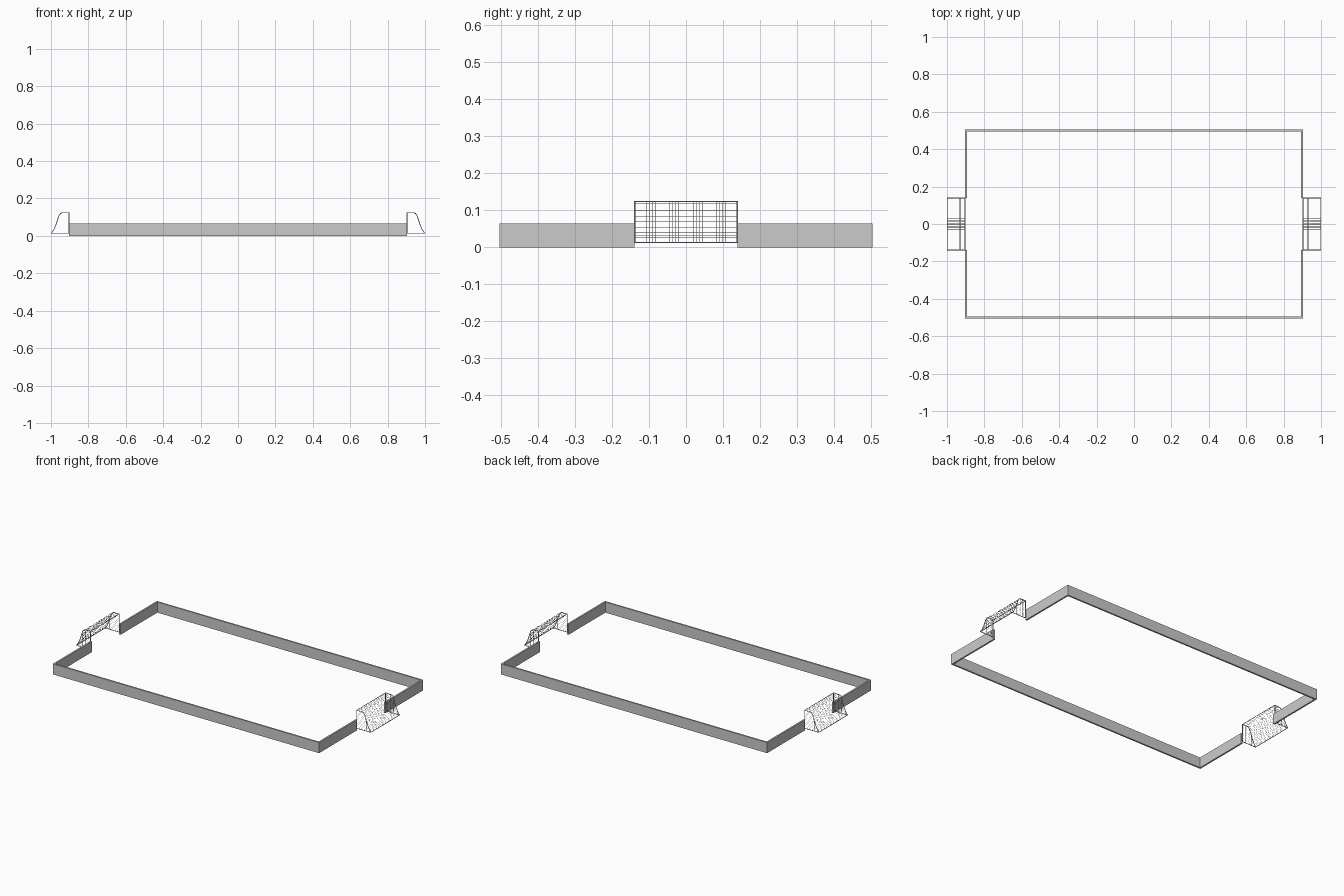
import bpy, bmesh
from mathutils import Vector

if "Cube" in bpy.data.objects:
    bpy.data.objects.remove(bpy.data.objects["Cube"])

HX, HY, T, H = 0.903, 0.504, 0.01, 0.065   # boards: half extents, thickness, height
G = 0.139                                  # half width of goal mouth
Z0 = 0.0135                                # goal foot height
# goal side profile (x, z): crossbar, roof, curved stay down to the back foot
ARC = [(0.903, 0.124), (0.94, 0.124), (0.95, 0.119), (0.957, 0.108),
       (0.965, 0.085), (0.974, 0.058), (0.984, 0.034), (0.998, Z0)]


def finish(bm, name):
    bmesh.ops.recalc_face_normals(bm, faces=bm.faces)
    me = bpy.data.meshes.new(name)
    bm.to_mesh(me)
    bm.free()
    ob = bpy.data.objects.new(name, me)
    bpy.context.collection.objects.link(ob)
    return ob


def box(name, x0, x1, y0, y1, z0, z1):
    bm = bmesh.new()
    bmesh.ops.create_cube(bm, size=1)
    for v in bm.verts:
        v.co = ((x0 + x1) / 2 + v.co.x * (x1 - x0),
                (y0 + y1) / 2 + v.co.y * (y1 - y0),
                (z0 + z1) / 2 + v.co.z * (z1 - z0))
    return finish(bm, name)


def wires(name, paths, radius, res):
    # one curve object holding many round wires
    cu = bpy.data.curves.new(name, 'CURVE')
    cu.dimensions = '3D'
    cu.bevel_depth = radius
    cu.bevel_resolution = res
    cu.use_fill_caps = True
    for pts in paths:
        sp = cu.splines.new('POLY')
        sp.points.add(len(pts) - 1)
        for p, c in zip(sp.points, pts):
            p.co = (*c, 1)
    ob = bpy.data.objects.new(name, cu)
    bpy.context.collection.objects.link(ob)
    return ob


def at_length(d):
    # point on the side profile at distance d
    for a, b in zip(ARC, ARC[1:]):
        a, b = Vector(a), Vector(b)
        l = (b - a).length
        if d <= l:
            return a.lerp(b, d / l)
        d -= l
    return Vector(ARC[-1])


def arc_x(z):
    # profile depth at a height
    for a, b in zip(ARC[1:], ARC[2:]):
        if b[1] <= z <= a[1]:
            return a[0] + (b[0] - a[0]) * (a[1] - z) / (a[1] - b[1])
    return ARC[-1][0]


def arc_z(x):
    # profile height at a depth
    for a, b in zip(ARC, ARC[1:]):
        if a[0] <= x <= b[0]:
            return a[1] + (b[1] - a[1]) * (x - a[0]) / (b[0] - a[0])
    return Z0


# Rink boards
for s, n in ((-1, "front"), (1, "back")):
    ya, yb = sorted((s * HY, s * (HY - T)))
    box(n + "_board", -HX, HX, ya, yb, 0, H)
    for t, m in ((-1, "left"), (1, "right")):
        xa, xb = sorted((t * HX, t * (HX - T)))
        ya2, yb2 = sorted((s * G, s * (HY - T)))
        box(f"{m}_{n}_end_board", xa, xb, ya2, yb2, 0, H)

# Goals
STEP = 0.008
LENGTH = sum((Vector(b) - Vector(a)).length for a, b in zip(ARC, ARC[1:]))
for t, m in ((-1, "left"), (1, "right")):
    P = lambda x, y, z: (t * x, y, z)
    x0, top = ARC[0]
    # frame: posts, crossbar, side stays and foot bars
    frame = [[P(x0, -G, Z0), P(x0, -G, top), P(x0, G, top), P(x0, G, Z0)],
             [P(ARC[-1][0], -G, Z0), P(ARC[-1][0], G, Z0)]]
    for y in (-G, G):
        frame.append([P(x, y, z) for x, z in ARC])
        frame.append([P(x0, y, Z0), P(ARC[-1][0], y, Z0)])
    wires(m + "_goal_frame", frame, 0.002, 2)

    # net: cords over roof and back, cross cords, side panels
    net = []
    n = round(2 * G / STEP)
    for i in range(1, n):
        y = -G + 2 * G * i / n
        net.append([P(x, y, z) for x, z in ARC])
    k = round(LENGTH / STEP)
    for i in range(1, k):
        x, z = at_length(LENGTH * i / k)
        net.append([P(x, -G, z), P(x, G, z)])
    for y in (-G, G):
        for i in range(1, 14):
            z = Z0 + i * STEP
            if z < top:
                net.append([P(x0, y, z), P(arc_x(z), y, z)])
        for i in range(1, 12):
            x = x0 + i * STEP
            net.append([P(x, y, Z0), P(x, y, arc_z(x))])
    wires(m + "_goal_net", net, 0.0003, 0)
